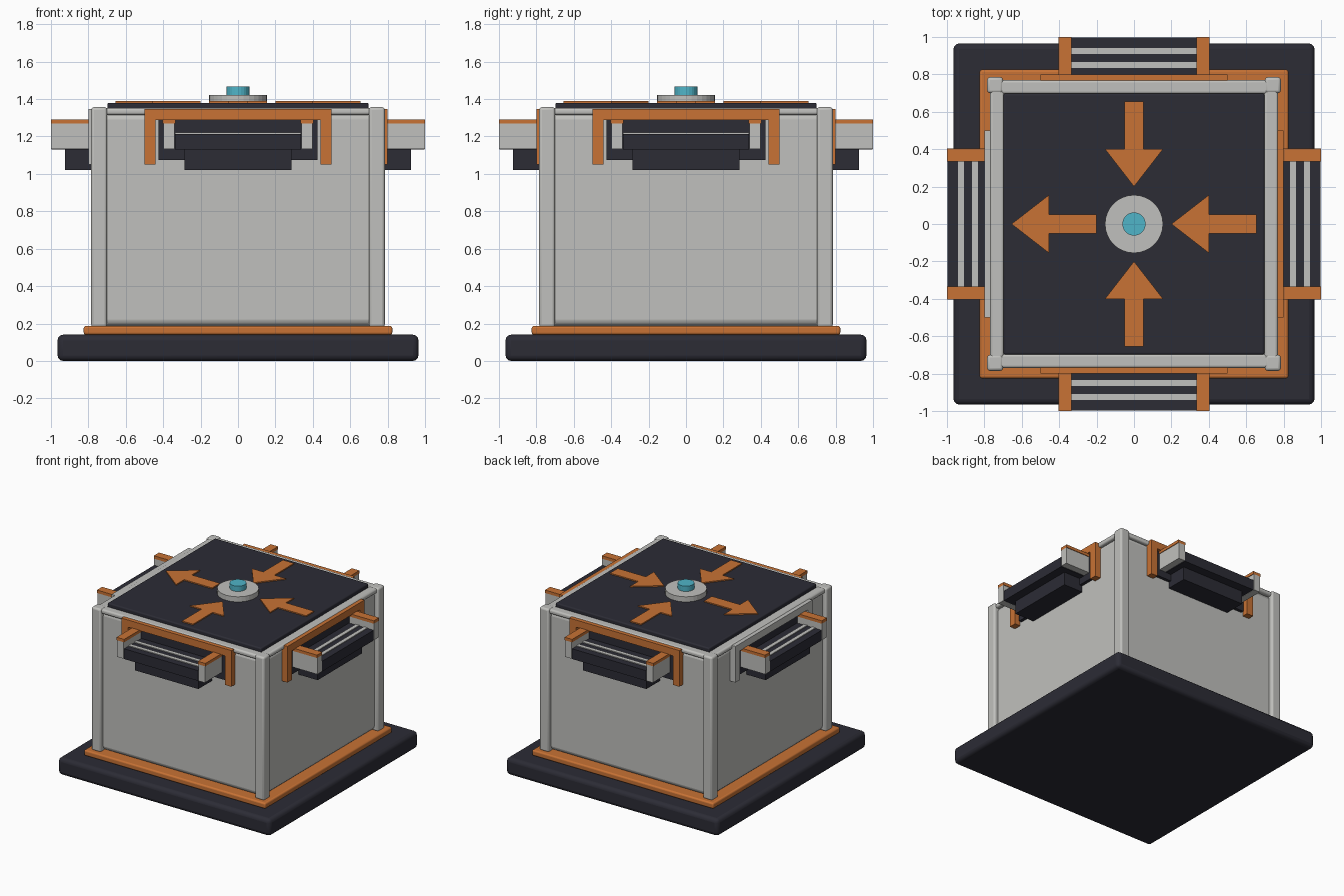
import bpy, bmesh, math
from mathutils import Matrix, Vector

if "Cube" in bpy.data.objects:
    bpy.data.objects.remove(bpy.data.objects["Cube"])


def material(name, rgb):
    m = bpy.data.materials.new(name)
    m.diffuse_color = (*rgb, 1)
    m.use_nodes = True
    m.node_tree.nodes["Principled BSDF"].inputs["Base Color"].default_value = m.diffuse_color
    return m


DARK = material("charcoal", (0.025, 0.025, 0.036))
GREY = material("light grey", (0.53, 0.53, 0.51))
ORANGE = material("orange", (0.58, 0.17, 0.035))
CYAN = material("cyan", (0.08, 0.46, 0.58))


def finish(name, bm, mat, turn=0.0, bevel=0.0):
    """Turn the mesh about the vertical axis, add it to the scene and soften its edges."""
    bm.transform(Matrix.Rotation(turn, 4, 'Z'))
    bmesh.ops.recalc_face_normals(bm, faces=bm.faces)
    me = bpy.data.meshes.new(name)
    bm.to_mesh(me)
    bm.free()
    me.materials.append(mat)
    ob = bpy.data.objects.new(name, me)
    bpy.context.collection.objects.link(ob)
    if bevel:
        mod = ob.modifiers.new("soft edges", 'BEVEL')
        mod.width = bevel
        mod.segments = 3
        bpy.ops.object.select_all(action='DESELECT')
        ob.select_set(True)
        bpy.context.view_layer.objects.active = ob
        bpy.ops.object.shade_smooth_by_angle(angle=math.radians(35))
    return ob


def box(name, x, y, z, mat, turn=0.0, bevel=0.0):
    bm = bmesh.new()
    bmesh.ops.create_cube(bm, size=1)
    for v in bm.verts:
        v.co = Vector([(a + b) / 2 + c * (b - a) for (a, b), c in zip((x, y, z), v.co)])
    return finish(name, bm, mat, turn, bevel)


def disc(name, r, z0, z1, sides, mat):
    bm = bmesh.new()
    bmesh.ops.create_cone(bm, cap_ends=True, segments=sides, radius1=r, radius2=r, depth=z1 - z0,
                          matrix=Matrix.Translation((0, 0, (z0 + z1) / 2)))
    return finish(name, bm, mat)


def arrow(name, tail, tip, turn):
    """Flat arrow along local x."""
    neck = tip + math.copysign(0.2, tail - tip)
    pts = [(tail, -0.05), (neck, -0.05), (neck, -0.155), (tip, 0),
           (neck, 0.155), (neck, 0.05), (tail, 0.05)]
    bm = bmesh.new()
    face = bm.faces.new([bm.verts.new((x, y, 1.37)) for x, y in pts])
    ext = bmesh.ops.extrude_face_region(bm, geom=[face])
    for v in ext["geom"]:
        if isinstance(v, bmesh.types.BMVert):
            v.co.z = 1.389
    return finish(name, bm, ORANGE, turn)


def square(r):
    return (-r, r), (-r, r)


# Plinth, trim, housing and lid
box("base", *square(0.965), (0, 0.14), DARK, bevel=0.03)
box("base_trim", *square(0.825), (0.14, 0.187), ORANGE, bevel=0.012)
box("housing", *square(0.75), (0.187, 1.325), GREY, bevel=0.035)
box("lid", *square(0.698), (1.30, 1.38), DARK, bevel=0.01)

# Central hub
disc("hub", 0.155, 1.375, 1.422, 32, GREY)
disc("hub_light", 0.062, 1.42, 1.466, 24, CYAN)

for i, side in enumerate(("right", "back", "left", "front")):
    a = i * math.pi / 2
    output = side == "left"

    # Corner post and top rail
    box("corner_post_" + side, (0.70, 0.785), (0.70, 0.785), (0.18, 1.357), GREY, a, 0.015)
    box("top_rail_" + side, (0.695, 0.77), (-0.72, 0.72), (1.315, 1.353), GREY, a, 0.014)

    # Lid arrow, pointing outward on the output side
    arrow("arrow_" + side, *((0.2, 0.655) if output else (0.655, 0.2)), a)

    # Portal frame and dark opening
    frame = GREY if output else ORANGE
    box("port_lintel_" + side, (0.74, 0.80), (-0.5, 0.5), (1.288, 1.347), frame, a)
    box("port_opening_" + side, (0.74, 0.775), (-0.425, 0.425), (1.075, 1.288), DARK, a)

    # Conveyor belt with pale slats and a drive box below
    box("belt_" + side, (0.76, 0.998), (-0.336, 0.336), (1.13, 1.214), DARK, a)
    box("drive_box_" + side, (0.74, 0.925), (-0.287, 0.287), (1.022, 1.132), DARK, a)
    for x in (0.835, 0.91):
        box("belt_slat_" + side, (x, x + 0.032), (-0.336, 0.336), (1.21, 1.22), GREY, a)

    # Frame legs and capped guide rails on both flanks
    for s in (-1, 1):
        def span(p, q):
            return tuple(sorted((s * p, s * q)))
        box("port_leg_" + side, (0.74, 0.80), span(0.44, 0.5), (1.05, 1.29), frame, a)
        box("guide_rail_" + side, (0.76, 1.0), span(0.34, 0.398), (1.132, 1.268), GREY, a)
        box("guide_cap_" + side, (0.76, 1.0), span(0.335, 0.403), (1.268, 1.292), ORANGE, a)
